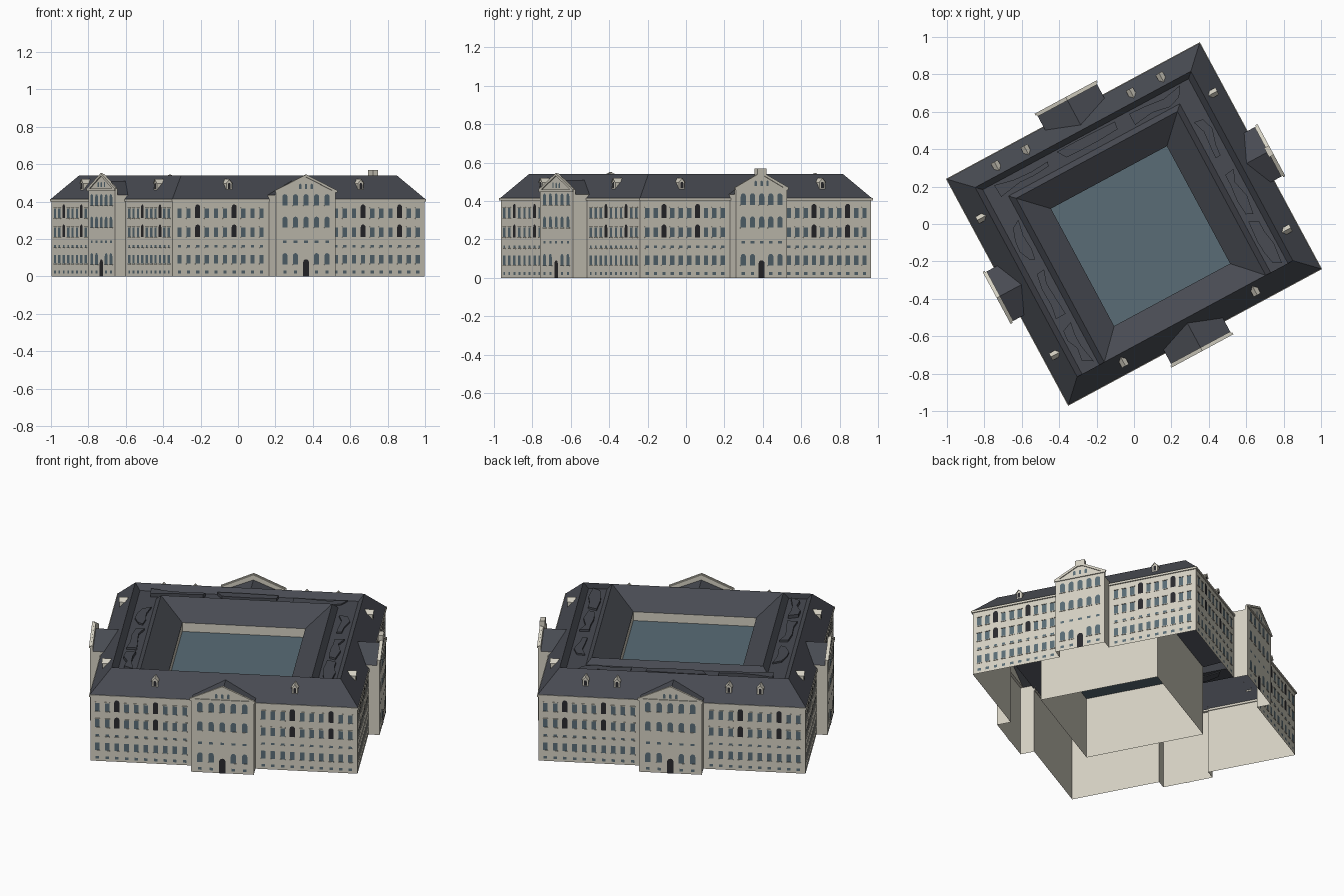
import bpy, math, random
from mathutils import Matrix, Vector

if "Cube" in bpy.data.objects:
    bpy.data.objects.remove(bpy.data.objects["Cube"])

random.seed(4)
TURN = math.radians(28.3)


def material(name, r, g, b):
    m = bpy.data.materials.new(name)
    m.diffuse_color = (r, g, b, 1)
    m.use_nodes = True
    m.node_tree.nodes["Principled BSDF"].inputs["Base Color"].default_value = m.diffuse_color
    return m


STONE = material("stone", 0.66, 0.63, 0.54)
SLATE = material("slate", 0.065, 0.07, 0.085)
GLASS = material("glass", 0.10, 0.15, 0.18)
DARK = material("dark_opening", 0.022, 0.022, 0.026)


def build(name, polys, mat, quarter=0):
    """Make one object from polygons given in building axes, turned by quarter steps."""
    rot = Matrix.Rotation(TURN + quarter * math.pi / 2, 4, 'Z')
    verts, faces = [], []
    for p in polys:
        faces.append(list(range(len(verts), len(verts) + len(p))))
        verts += [rot @ Vector(c) for c in p]
    me = bpy.data.meshes.new(name)
    me.from_pydata(verts, [], faces)
    me.materials.append(mat)
    ob = bpy.data.objects.new(name, me)
    bpy.context.collection.objects.link(ob)
    return ob


def prism(poly, vec):
    """Closed solid from a polygon swept along a vector."""
    a = [Vector(p) for p in poly]
    b = [p + Vector(vec) for p in a]
    n = len(a)
    return [a[::-1], b] + [[a[i], a[(i + 1) % n], b[(i + 1) % n], b[i]] for i in range(n)]


def box(x0, x1, y0, y1, z0, z1):
    return prism([(x0, y0, z0), (x1, y0, z0), (x1, y1, z0), (x0, y1, z0)], (0, 0, z1 - z0))


def opening(s, w, z0, z1, d, arch=False):
    """Window or door outline on the facade plane y = -d."""
    y, h = -d - 0.002, w / 2
    if not arch:
        return [(s - h, y, z0), (s + h, y, z0), (s + h, y, z1), (s - h, y, z1)]
    top = [(s + h * math.cos(a), y, z1 - h + h * math.sin(a))
           for a in [math.pi * i / 6 for i in range(7)]]
    return [(s - h, y, z0), (s + h, y, z0)] + top


def sill(s, w, z, d):
    return box(s - w / 2 - 0.002, s + w / 2 + 0.002, -d - 0.004, -d, z - 0.004, z)


def facade(side, quarter, half, d, hw, rd, base, apex, step, dormers):
    """One complete side: walls, projecting centre block, windows, pediment, dormers."""
    e = d + 0.003                       # eave distance
    low, ridge = 0.435, 0.51            # gable roof heights behind the pediment

    def on_roof(z):                     # distance at which the main slope reaches z
        return e - (z - 0.415) * 0.88

    walls, trim, roof, glass, dark = [], [], [], [], []
    for sg in (-1, 1):
        a, b = sorted((sg * hw, sg * half))
        walls.append([(a, -d, 0), (b, -d, 0), (b, -d, 0.415), (a, -d, 0.415)])
        trim += box(a - 0.007 * (sg < 0), b + 0.007 * (sg > 0), -e - 0.004, -d + 0.005, 0.402, 0.415)
        # centre block cheeks
        x = sg * hw
        walls.append([(x, -rd, 0), (x, -d, 0), (x, -d, 0.415), (x, -on_roof(low), low), (x, -rd, low)])
        # window columns, every fourth one is a tall dark arch
        for i in range(10):
            s = sg * (hw + 0.045 + i * (half - hw - 0.085) / 9)
            if i in (3, 7):
                dark += [opening(s, 0.03, 0.21, 0.278, d, True), opening(s, 0.03, 0.312, 0.385, d, True)]
            else:
                for z0, z1 in ((0.212, 0.262), (0.312, 0.364)):
                    glass.append(opening(s, 0.026, z0, z1, d))
                    trim += sill(s, 0.026, z0, d) + sill(s, 0.026, z1 + 0.006, d)
            glass.append(opening(s, 0.026, 0.068, 0.116, d))
            glass.append(opening(s, 0.02, 0.155, 0.168, d))
            glass.append(opening(s, 0.02, 0.016, 0.032, d))
            trim += sill(s, 0.026, 0.068, d) + sill(s, 0.02, 0.155, d)
        # gable roof half
        roof.append([(sg * hw, -rd + 0.01, low), (0, -rd + 0.01, ridge),
                     (0, -on_roof(ridge), ridge), (sg * hw, -on_roof(low), low)])
        # raking cornice
        o = hw + 0.008
        trim += prism([(sg * o, -rd - 0.006, base), (0, -rd - 0.006, apex),
                       (0, -rd - 0.006, apex - 0.014), (sg * (o - 0.03), -rd - 0.006, base)], (0, 0.012, 0))

    # centre block front with its pediment standing up as a thin parapet
    walls.append([(-hw, -rd, 0), (hw, -rd, 0), (hw, -rd, low), (-hw, -rd, low)])
    trim += prism([(-hw, -rd, low), (hw, -rd, low), (hw, -rd, base),
                   (0, -rd, apex - 0.003), (-hw, -rd, base)], (0, 0.015, 0))
    trim += box(-hw - 0.008, hw + 0.008, -rd - 0.006, -rd, base - 0.012, base)
    for i in range(-2, 3):
        s = i * step
        glass += [opening(s, 0.031, 0.38, 0.44, rd, True), opening(s, 0.031, 0.262, 0.32, rd, True),
                  opening(s, 0.022, 0.178, 0.192, rd)]
        trim += sill(s, 0.031, 0.38, rd) + sill(s, 0.031, 0.262, rd)
        if i:
            glass += [opening(s, 0.031, 0.065, 0.125, rd, True), opening(s, 0.02, 0.016, 0.032, rd)]
            trim += sill(s, 0.031, 0.065, rd)
    for s in (-0.035, 0, 0.035):
        glass.append(opening(s, 0.014, base + 0.008, base + 0.036, rd, True))
    dark.append(opening(0, 0.036, 0, 0.092, rd, True))

    # dormers
    for s in dormers:
        f, w, h = e - 0.043, 0.017, 0.5
        walls.append([(s - w, -f, 0.455), (s + w, -f, 0.455), (s + w, -f, h), (s, -f, 0.518), (s - w, -f, h)])
        dark.append(opening(s, 0.016, 0.468, 0.5, f, True))
        for sg in (-1, 1):
            x = s + sg * w
            walls.append([(x, -f, 0.46), (x, -on_roof(h), h), (x, -f, h)])
            x = s + sg * (w + 0.004)
            trim.append([(x, -f - 0.005, h - 0.003), (s, -f - 0.005, 0.52),
                         (s, -on_roof(0.52), 0.52), (x, -on_roof(h), h - 0.003)])

    for part, polys, mat in (("walls", walls, STONE), ("trim", trim, STONE), ("gable_roof", roof, SLATE),
                             ("windows", glass, GLASS), ("dark_arches", dark, DARK)):
        build(side + "_" + part, polys, mat, quarter)


LONG = (0.764, 0.682, 0.18, 0.765, 0.46, 0.545, 0.064)
SHORT = (0.682, 0.764, 0.15, 0.828, 0.47, 0.552, 0.054)
facade("front", 0, *LONG, (-0.4, 0.4))
facade("right", 1, *SHORT, (-0.415, 0.415))
facade("back", 2, *LONG, (-0.5, -0.32, 0.32, 0.5))
facade("left", 3, *SHORT, (-0.415, 0.415))
build("right_pediment_block", box(0.805, 0.834, -0.028, 0.028, 0.53, 0.568), STONE)

# Main roof: profile (half width, back, front, height) swept round left, back and right wings
profile = [(0.767, 0.685, -0.685, 0.415), (0.655, 0.575, -0.575, 0.54), (0.625, 0.545, -0.575, 0.505),
           (0.52, 0.45, -0.575, 0.505), (0.49, 0.42, -0.575, 0.54), (0.352, 0.283, -0.43, 0.44)]
rings = [[(-u, f, z), (-u, b, z), (u, b, z), (u, f, z)] for u, b, f, z in profile]
roof = [[p[i], p[i + 1], q[i + 1], q[i]] for p, q in zip(rings, rings[1:]) for i in range(3)]
# Front wing has a single ridge
roof.append([rings[0][0], rings[0][3], rings[1][3], rings[1][0]])
roof.append([rings[4][0], rings[4][3], rings[5][3], rings[5][0]])
for i in (0, 3):
    roof.append([r[i] for r in rings[1:5]])
build("main_roof", roof, SLATE)

# Irregular low slabs in the roof gutter between the ridges
slabs = []


def slab(cx, cy, length, along_y):
    """Long ragged strip, a little above the gutter floor."""
    n, pts = 3, []
    for sg in (-1, 1):
        for i in range(n + 1):
            t = sg * (2 * i / n - 1) * length / 2 + random.uniform(-0.02, 0.02)
            w = sg * random.uniform(0.008, 0.04)
            pts.append((cx + w, cy - t, 0.5) if along_y else (cx + t, cy + w, 0.5))
    return prism(pts, (0, 0, random.uniform(0.012, 0.028)))


for t in (-0.42, -0.12, 0.2):
    for sg in (-1, 1):
        slabs += slab(sg * 0.572, t, random.uniform(0.2, 0.26), True)
for t in (-0.4, 0, 0.4):
    slabs += slab(t, 0.497, random.uniform(0.26, 0.34), False)
build("roof_slabs", slabs, SLATE)

# Courtyard walls and glass cover
court = [(-0.352, -0.43), (0.352, -0.43), (0.352, 0.283), (-0.352, 0.283)]
build("courtyard_walls", [[(*court[i], 0), (*court[i - 1], 0), (*court[i - 1], 0.44), (*court[i], 0.44)]
                          for i in range(4)], STONE)
build("courtyard_glass", [[(x, y, 0.385) for x, y in court]], GLASS)
